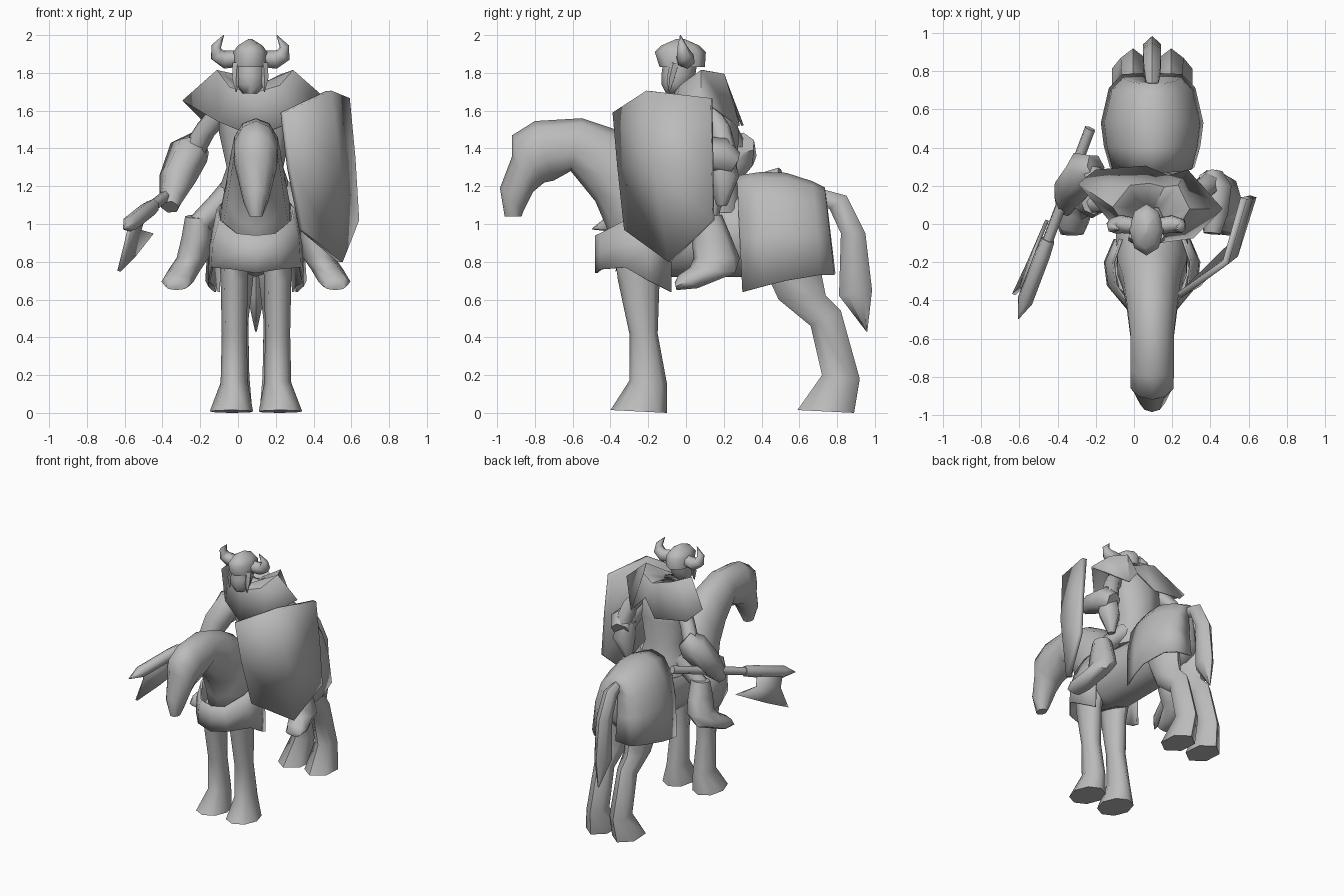
import bpy, bmesh, math
from mathutils import Vector

CX = 0.095  # centre line of the mount
grey = bpy.data.materials.new("stone_grey")
grey.diffuse_color = (0.5, 0.5, 0.5, 1)


def make(name, verts, faces, solid=0, angle=62):
    me = bpy.data.meshes.new(name)
    me.from_pydata([tuple(v) for v in verts], [], faces)
    bm = bmesh.new()
    bm.from_mesh(me)
    bmesh.ops.recalc_face_normals(bm, faces=bm.faces)
    bm.to_mesh(me)
    bm.free()
    ob = bpy.data.objects.new(name, me)
    bpy.context.collection.objects.link(ob)
    me.materials.append(grey)
    if solid:
        m = ob.modifiers.new("thickness", 'SOLIDIFY')
        m.thickness, m.offset = solid, 0
    bpy.ops.object.select_all(action='DESELECT')
    ob.select_set(True)
    bpy.context.view_layer.objects.active = ob
    bpy.ops.object.shade_smooth_by_angle(angle=math.radians(angle))
    return ob


def skin(name, rings, closed=True, caps=True, solid=0, angle=62):
    """Bridge rings that all have the same number of points."""
    n = len(rings[0])
    faces = []
    for r in range(len(rings) - 1):
        for i in range(n if closed else n - 1):
            j = (i + 1) % n
            faces.append((r * n + i, r * n + j, (r + 1) * n + j, (r + 1) * n + i))
    if caps:
        faces += [tuple(range(n))[::-1], tuple(range((len(rings) - 1) * n, len(rings) * n))]
    return make(name, [p for r in rings for p in r], faces, solid, angle)


def side_loft(name, secs, x=CX, n=8):
    """Sections: two opposite points in the side plane, half width, optional x shift."""
    rings = []
    for y1, z1, y2, z2, w, *dx in secs:
        a, b = Vector((x, y1, z1)), Vector((x, y2, z2))
        c, h = (a + b) / 2 + Vector((dx[0] if dx else 0, 0, 0)), (a - b) / 2
        rings.append([c + h * math.cos(t) + Vector((w * math.sin(t), 0, 0))
                      for t in (2 * math.pi * i / n for i in range(n))])
    return skin(name, rings)


def tube(name, pts, n=6):
    """Round tube along points (x, y, z, radius)."""
    P = [Vector(p[:3]) for p in pts]
    rings = []
    for k, p in enumerate(P):
        d = (P[min(k + 1, len(P) - 1)] - P[max(k - 1, 0)]).normalized()
        u = d.cross(Vector((0.3, 1, 0.2))).normalized()
        v = d.cross(u)
        rings.append([p + pts[k][3] * (u * math.cos(t) + v * math.sin(t))
                      for t in (2 * math.pi * i / n for i in range(n))])
    return skin(name, rings)


def stack(name, secs, n=8):
    """Horizontal elliptical sections: x, y, z, half width, half depth."""
    return skin(name, [[(x + w * math.sin(t), y - d * math.cos(t), z)
                        for t in (2 * math.pi * i / n for i in range(n))]
                       for x, y, z, w, d in secs])


# Mount: trunk, neck and head in one loft
side_loft("horse_body", [
    (.74, 1.12, .74, .85, .07), (.68, 1.17, .66, .75, .16), (.5, 1.22, .5, .72, .205),
    (.2, 1.14, .2, .72, .19), (-.02, 1.17, -.1, .72, .2), (-.1, 1.28, -.36, .78, .19),
    (-.2, 1.40, -.42, .98, .16), (-.37, 1.50, -.48, 1.12, .14),
    (-.55, 1.56, -.61, 1.28, .12), (-.8, 1.545, -.7, 1.23, .12),
    (-.92, 1.47, -.75, 1.22, .118), (-.92, 1.36, -.81, 1.17, .1),
    (-.985, 1.19, -.86, 1.07, .068), (-.96, 1.04, -.87, 1.04, .035)], n=10)

# Mount legs and tail
for s, side in ((-1, "left"), (1, "right")):
    x = CX + s * .115
    side_loft("front_leg_" + side, [
        (-.38, .85, -.10, .85, .08), (-.36, .70, -.14, .70, .072), (-.30, .42, -.15, .42, .066),
        (-.30, .17, -.10, .15, .072), (-.40, .015, -.10, 0, .115, s * .015)], x)
    side_loft("hind_leg_" + side, [
        (.40, .9, .72, .9, .11), (.43, .73, .72, .72, .1), (.49, .60, .74, .62, .085),
        (.66, .46, .82, .54, .068), (.72, .20, .92, .18, .075),
        (.59, .015, .89, 0, .11, s * .015)], CX + s * .1, 6)
side_loft("tail", [
    (.70, 1.19, .70, 1.10, .03), (.85, 1.15, .76, 1.08, .05), (.95, .95, .82, .95, .055),
    (.985, .65, .81, .62, .055), (.96, .43, .955, .43, .005)], n=6)

# Rump blanket: arches draped over the hindquarters
rings = []
for y, top, low, w, lean in ((.27, 1.25, .64, .21, .03), (.40, 1.27, .67, .24, .01),
                             (.53, 1.265, .70, .255, 0), (.67, 1.22, .73, .215, .04),
                             (.73, 1.19, .73, .15, .05), (.735, 1.16, .74, .03, .05)):
    half = [(1.03, 0), (.96, .45), (.77, .76), (.42, .95)]
    arch = [(-a, h) for a, h in half] + [(0, 1)] + half[::-1]
    rings.append([(CX + w * a, y + lean * (1 - h), low + (top - low) * h) for a, h in arch])
skin("rump_blanket", rings, closed=False, caps=False, solid=.012)

# Breast cloth wrapped around the front; half outline mirrored
half = [(.19, -.08, .64, 1.13), (.24, -.2, .70, 1.08), (.225, -.32, .77, 1.02), (.12, -.45, .76, .95)]
outline = [(-a, y, lo, hi) for a, y, lo, hi in half] + [(0, -.475, .74, .94)] + half[::-1]
skin("breast_cloth", [[(CX + a * k, y, lo + (hi - lo) * f) for a, y, lo, hi in outline]
                      for f, k in ((0, 1.03), (.5, 1), (1, .84))], closed=False, caps=False, solid=.012)

# Rider: tunic, mantle with a gap behind the right shoulder
stack("tunic", [(.09, .13, 1.06, .2, .18), (.09, .13, 1.2, .185, .16), (.09, .13, 1.3, .15, .14),
                (.09, .12, 1.48, .19, .16), (.09, .12, 1.62, .19, .14), (.09, .1, 1.72, .1, .1)])
hem = [(.09, -.1, 1.46), (-.1, -.01, 1.54), (-.29, .21, 1.65), (-.2, .28, 1.56),
       (.06, .3, 1.52), (.18, .25, 1.64), (.28, .28, 1.52), (.46, .08, 1.66), (.31, -.07, 1.55)]
collar = [(.08, -.06, 1.69), (-.04, -.01, 1.72), (-.11, .09, 1.81), (-.02, .2, 1.79),
          (.08, .21, 1.76), (.16, .19, 1.73), (.23, .2, 1.79), (.29, .08, 1.81), (.22, -.03, 1.73)]
throat = [(.07 + (x - .08) * .4, .03 + (y - .06) * .4, 1.74) for x, y, z in collar]
skin("shoulder_mantle", [hem, collar, throat], caps=False, solid=.012, angle=35)

# Head, helmet and horns
HX = .065
stack("face", [(HX, -.055, 1.69, .04, .05), (HX, -.055, 1.74, .075, .075),
               (HX, -.04, 1.79, .08, .09), (HX, -.03, 1.86, .08, .09)])
stack("helmet", [(HX, -.02, 1.83, .088, .12), (HX, -.03, 1.91, .09, .135),
                 (HX, -.03, 1.945, .065, .10), (HX, -.03, 1.98, .008, .02)])
for s, side in ((-1, "left"), (1, "right")):
    tube("horn_" + side, [(HX + s * .07, -.01, 1.875, .045), (HX + s * .13, 0, 1.87, .05),
                          (HX + s * .175, -.01, 1.895, .042), (HX + s * .18, -.02, 1.94, .026),
                          (HX + s * .14, -.03, 2.0, .002)])
    tube("cheek_braid_" + side, [(HX + s * .07, -.06, 1.85, .025), (HX + s * .075, -.08, 1.77, .022),
                                 (HX + s * .075, -.09, 1.70, .003)], 5)
    # Rider legs and boots
    tube("thigh_" + side, [(CX + s * .12, .15, 1.18, .075), (CX + s * .2, .12, 1.1, .065),
                           (CX + s * .3, .11, 1.0, .06)])
    side_loft("boot_" + side, [
        (.05, 1.03, .19, 1.05, .07, s * .015), (.03, .92, .24, .93, .08, s * .025),
        (.04, .82, .285, .82, .085, s * .045), (.02, .77, .26, .74, .085, s * .09),
        (-.04, .73, .06, .66, .085, s * .125), (-.06, .69, -.05, .65, .06, s * .13)], CX + s * .29)

# Weapon arm
tube("upper_arm_left", [(-.08, .16, 1.6, .06), (-.17, .22, 1.5, .055), (-.24, .27, 1.38, .06)])
tube("forearm_left", [(-.20, .30, 1.43, .07), (-.26, .28, 1.38, .11), (-.32, .19, 1.24, .1),
                      (-.35, .12, 1.14, .07), (-.36, .08, 1.09, .05)])

# Axe
start, end = Vector((-.23, .5, 1.27)), Vector((-.585, -.44, .99))
at = lambda t: start.lerp(end, t)
tube("axe_handle", [(*at(0), .03), (*at(.9), .03)])
tube("axe_socket", [(*at(.62), .038), (*at(.70), .044), (*at(.96), .044), (*at(1.06), .003)])
make("axe_blade", [at(.74), at(.95), (-.59, -.33, .91), (-.63, -.37, .75), (-.55, -.2, .83),
                   (-.455, .02, .95), (-.52, -.14, .97)],
     [(0, 1, 2, 6), (2, 3, 4), (2, 4, 6), (4, 5, 6)], solid=.02)

# Shield arm
tube("upper_arm_right", [(.28, .12, 1.6, .06), (.36, .18, 1.5, .06), (.40, .21, 1.36, .065)])
tube("forearm_right", [(.40, .25, 1.32, .07), (.42, .18, 1.36, .1), (.42, .05, 1.39, .08),
                       (.41, -.05, 1.40, .05)])
tube("elbow_flap", [(.38, .18, 1.38, .06), (.40, .2, 1.25, .085), (.37, .19, 1.1, .03)])

# Shield: bent plate with three columns
skin("shield", [[(.235, -.375, 1.59), (.27, -.35, 1.3), (.335, -.315, .97)],
                [(.48, -.2, 1.705), (.53, -.16, 1.3), (.54, -.085, .80)],
                [(.575, .135, 1.665), (.605, .14, 1.35), (.625, .145, 1.02)]],
     closed=False, caps=False, solid=.035)
